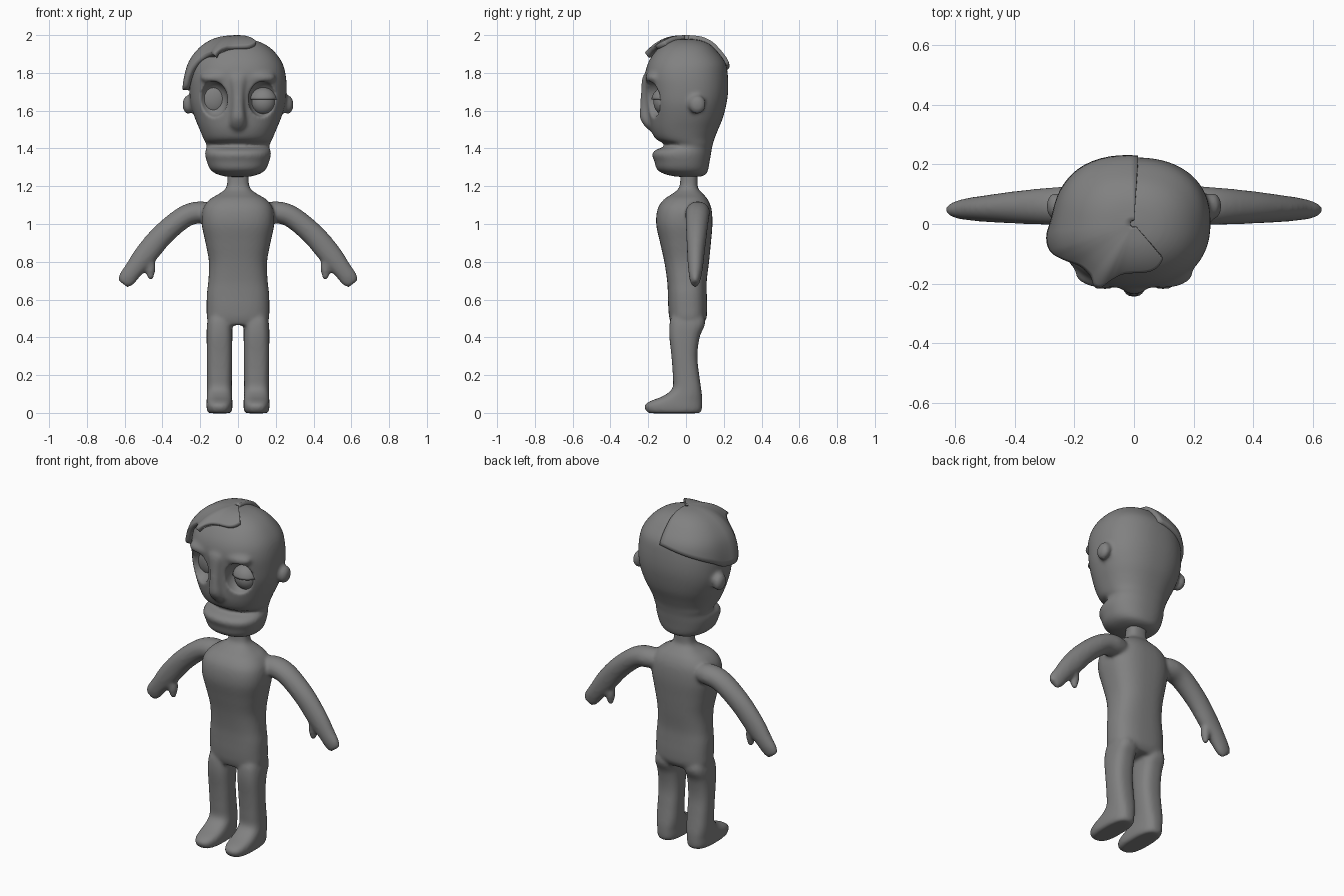
import bpy, bmesh
from math import sin, cos, pi, radians
from mathutils import Vector, Matrix

if "Cube" in bpy.data.objects:
    bpy.data.objects.remove(bpy.data.objects["Cube"])

grey = bpy.data.materials.new("dark_grey")
grey.diffuse_color = (.22, .22, .22, 1)
grey.use_nodes = True
grey.node_tree.nodes["Principled BSDF"].inputs["Base Color"].default_value = grey.diffuse_color


def spline(pts, m=5):
    """Catmull-Rom samples through tuples of numbers."""
    out = []
    for i in range(len(pts) - 1):
        p0, p1, p2 = pts[max(i - 1, 0)], pts[i], pts[i + 1]
        p3 = pts[min(i + 2, len(pts) - 1)]
        for k in range(m):
            t = k / m
            out.append(tuple(0.5 * (2 * b + (c - a) * t + (2 * a - 5 * b + 4 * c - d) * t * t
                                    + (3 * b - a - 3 * c + d) * t ** 3)
                             for a, b, c, d in zip(p0, p1, p2, p3)))
    return out + [tuple(pts[-1])]


def section(ring, ang, e, cx=0):
    """Point on a horizontal superellipse (z, half width, front y, back y)."""
    z, hx, yf, yb = ring
    c, s = cos(ang), sin(ang)
    sp = lambda v: (abs(v) ** (2 / e)) * (1 if v >= 0 else -1)
    return Vector((cx + hx * sp(c), (yf + yb) / 2 + (yb - yf) / 2 * sp(s), z))


def skin(bm, rings):
    vs = [[bm.verts.new(p) for p in r] for r in rings]
    n = len(vs[0])
    for a, b in zip(vs, vs[1:]):
        for i in range(n):
            bm.faces.new((a[i], a[(i + 1) % n], b[(i + 1) % n], b[i]))
    bm.faces.new(vs[0][::-1])
    bm.faces.new(vs[-1])


def loft(bm, rings, e=2.3, cx=0, n=40):
    skin(bm, [[section(r, 2 * pi * i / n, e, cx) for i in range(n)] for r in spline(rings)])


def limb(bm, pts, side, n=20):
    """Tube in the xz plane; pts are (x, y, z, in-plane radius, y radius)."""
    s = spline(pts)
    rings = []
    for i, (x, y, z, a, b) in enumerate(s):
        p, q = s[max(i - 1, 0)], s[min(i + 1, len(s) - 1)]
        d = Vector((q[0] - p[0], 0, q[2] - p[2])).normalized()
        rings.append([(side * (x - d.z * a * cos(2 * pi * k / n)), y + b * sin(2 * pi * k / n),
                       z + d.x * a * cos(2 * pi * k / n)) for k in range(n)])
    skin(bm, rings)


def ball(bm, loc, rad):
    bmesh.ops.create_uvsphere(bm, u_segments=32, v_segments=20, radius=1,
                              matrix=Matrix.Translation(loc) @ Matrix.Diagonal((*rad, 1)))


def finish(bm, name):
    bmesh.ops.recalc_face_normals(bm, faces=bm.faces)
    for f in bm.faces:
        f.smooth = True
    me = bpy.data.meshes.new(name)
    bm.to_mesh(me)
    bm.free()
    me.materials.append(grey)
    ob = bpy.data.objects.new(name, me)
    bpy.context.collection.objects.link(ob)
    return ob


def remesh(ob, size):
    m = ob.modifiers.new("blend", 'REMESH')
    m.mode = 'VOXEL'
    m.voxel_size = size
    m.use_smooth_shade = True


def soften(ob, n):
    m = ob.modifiers.new("soften", 'SMOOTH')
    m.factor = 0.5
    m.iterations = n


# Body: torso, legs with feet, arms with thumbs, blended into one skin
bm = bmesh.new()
loft(bm, [(.465, .145, -.075, .085), (.5, .164, -.088, .108), (.56, .166, -.094, .112),
          (.63, .165, -.096, .11), (.7, .157, -.1, .11), (.8, .154, -.115, .122),
          (.9, .172, -.137, .132), (1.0, .192, -.158, .14), (1.08, .186, -.15, .135),
          (1.13, .15, -.117, .115), (1.16, .1, -.072, .09), (1.19, .064, -.038, .064),
          (1.24, .056, -.03, .062), (1.29, .06, -.03, .062)], 2.6)
for side in (-1, 1):
    loft(bm, [(-.002, .055, -.195, .07), (.012, .066, -.213, .083), (.04, .069, -.219, .086),
              (.062, .068, -.19, .086), (.09, .067, -.12, .085), (.13, .066, -.072, .08),
              (.2, .066, -.07, .07), (.3, .067, -.077, .06), (.4, .068, -.088, .072),
              (.46, .067, -.088, .098), (.5, .06, -.08, .098), (.56, .04, -.05, .07)],
         2.7, side * .098)
    limb(bm, [(.1, .055, 1.05, .045, .045), (.19, .062, 1.062, .058, .064), (.28, .06, 1.04, .058, .063),
              (.395, .056, .947, .06, .055), (.487, .052, .84, .061, .046),
              (.553, .05, .757, .05, .038), (.59, .048, .708, .047, .029),
              (.609, .048, .683, .032, .018)], side)
    limb(bm, [(.475, .05, .84, .03, .03), (.463, .05, .77, .027, .027),
              (.463, .05, .73, .02, .02), (.463, .05, .703, .011, .011)], side)
body = finish(bm, "body")
remesh(body, .009)
soften(body, 9)

# Head with jaw, mouth notch, nose, brows and ears
HEAD = [(1.25, .06, -.05, .08), (1.265, .115, -.115, .108), (1.29, .148, -.155, .118),
        (1.33, .165, -.166, .125), (1.37, .175, -.18, .132), (1.395, .17, -.155, .136),
        (1.413, .162, -.1, .14), (1.425, .17, -.11, .143), (1.45, .182, -.16, .15),
        (1.5, .203, -.185, .17), (1.56, .228, -.195, .195), (1.63, .25, -.203, .213),
        (1.7, .257, -.21, .223), (1.78, .254, -.217, .222), (1.85, .236, -.202, .21),
        (1.91, .195, -.165, .168), (1.95, .145, -.122, .127), (1.973, .085, -.07, .075),
        (1.98, .012, -.01, .012)]
bm = bmesh.new()
loft(bm, HEAD, 2.3, n=64)
loft(bm, [(1.495, .025, -.195, -.12), (1.52, .042, -.22, -.12), (1.56, .042, -.243, -.12),
          (1.62, .036, -.243, -.12), (1.7, .036, -.238, -.12), (1.77, .05, -.232, -.12),
          (1.8, .05, -.215, -.12)], 2.8)
for side in (-1, 1):
    ball(bm, (side * .264, .06, 1.632), (.03, .046, .05))
    ball(bm, (side * .1, -.165, 1.775), (.1, .051, .035))
head = finish(bm, "head")

# Eye socket cutters
bm = bmesh.new()
for side in (-1, 1):
    ball(bm, (side * .132, -.185, 1.66), (.077, .085, .096))
cutter = finish(bm, "socket_cutter")
cutter.hide_render = True
cutter.hide_viewport = True
remesh(head, .012)
cut = head.modifiers.new("sockets", 'BOOLEAN')
cut.operation = 'DIFFERENCE'
cut.object = cutter
remesh(head, .008)
soften(head, 6)

# Eyeballs: one is shallow and deep-set, the other sits under a half-closed lid
bm = bmesh.new()
ball(bm, (-.128, -.095, 1.667), (.07, .035, .083))
finish(bm, "right_eye")
bm = bmesh.new()
ball(bm, (.134, -.118, 1.645), (.064, .054, .066))
finish(bm, "left_eye")
bm = bmesh.new()
ball(bm, (.134, -.118, 1.648), (.075, .066, .075))
bmesh.ops.bisect_plane(bm, geom=bm.verts[:] + bm.edges[:] + bm.faces[:], plane_co=(0, 0, 1.66),
                       plane_no=(0, 0, 1), clear_inner=True)
bmesh.ops.holes_fill(bm, edges=[e for e in bm.edges if e.is_boundary])
finish(bm, "eyelid")

# Side-swept hair: a raised patch over the skull, parted at the back
EDGE = [(88, 1.83, 0), (125, 1.79, 0), (155, 1.75, -.004), (175, 1.71, 0), (188, 1.7, .022),
        (198, 1.72, .025), (207, 1.81, .01), (220, 1.87, .002), (235, 1.88, .015),
        (246, 1.86, .04), (254, 1.9, .02), (264, 1.92, .005), (285, 1.925, .005), (303, 1.945, .005)]
RINGS = spline(HEAD, 6)
rows, cols = 16, spline(EDGE, 6)
bm = bmesh.new()
grid = []
for ang, low, flare in cols:
    i0 = next(i for i, r in enumerate(RINGS) if r[0] >= low)
    start = i0 - (RINGS[i0][0] - low) / (RINGS[i0][0] - RINGS[i0 - 1][0])
    col = []
    for j in range(rows + 1):
        u = j / rows
        f = start + (len(RINGS) - 1 - start) * u
        k = min(int(f), len(RINGS) - 2)
        ring = tuple(a + (b - a) * (f - k) for a, b in zip(RINGS[k], RINGS[k + 1]))
        p = section(ring, radians(ang), 2.3)
        out = (p - Vector((0, 0, 1.62))).normalized()
        col.append(bm.verts.new(p + out * (.02 + flare * (1 - u) ** 2)))
    grid.append(col)
for a, b in zip(grid, grid[1:]):
    for j in range(rows):
        bm.faces.new((a[j], b[j], b[j + 1], a[j + 1]))
hair = finish(bm, "hair")
if sum(p.normal.z for p in hair.data.polygons) < 0:
    hair.data.flip_normals()
sol = hair.modifiers.new("thickness", 'SOLIDIFY')
sol.thickness = .035
sol.offset = -1
